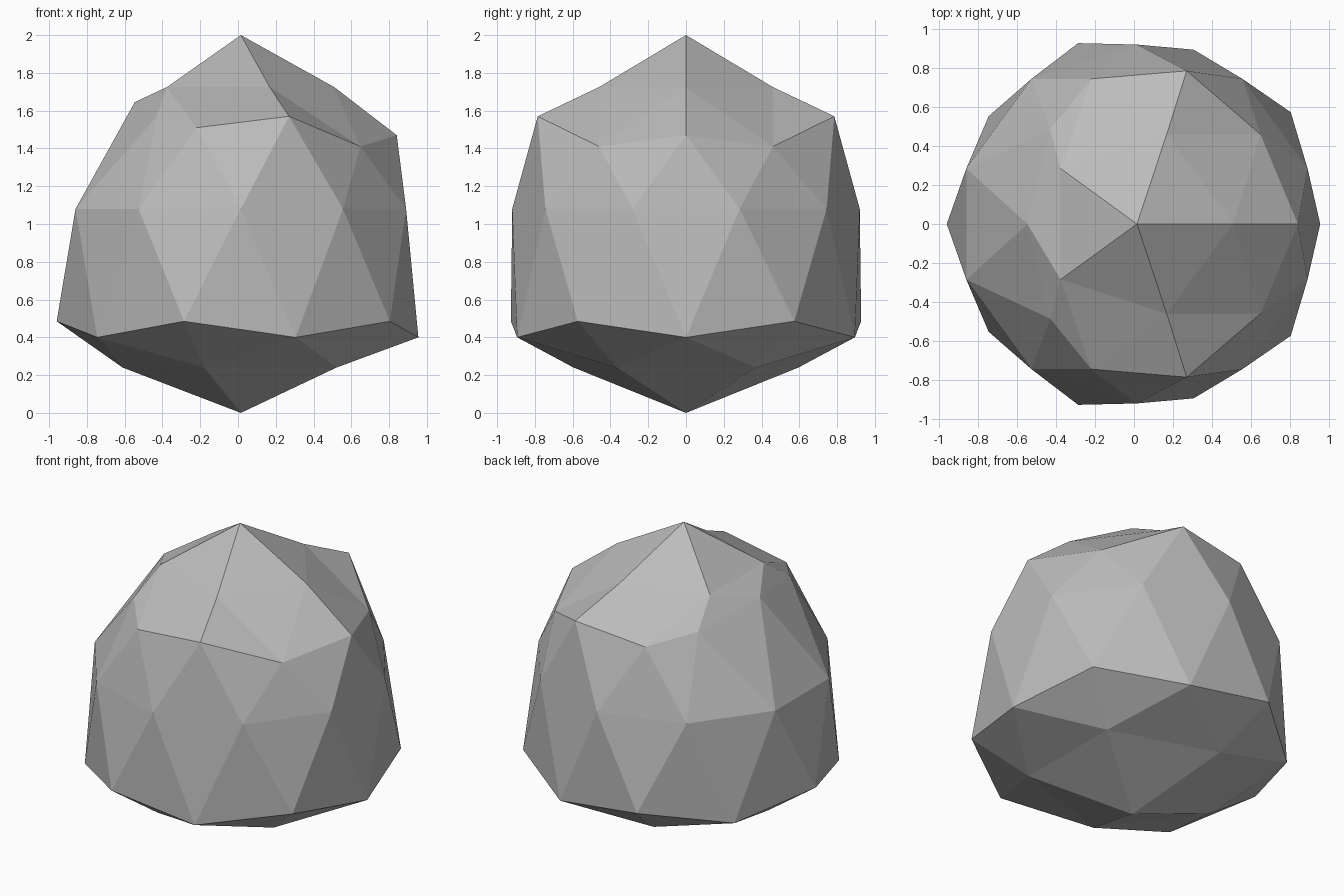
import bpy, bmesh

if "Cube" in bpy.data.objects:
    bpy.data.objects.remove(bpy.data.objects["Cube"])

# Faceted boulder: a subdivided icosahedron whose rings are reshaped one by one
bm = bmesh.new()
bmesh.ops.create_icosphere(bm, subdivisions=2, radius=1.0)

# ring height on the unit sphere -> (radial scale, new height)
RINGS = [(-1.00, 1.00, 0.00), (-0.85, 1.19, 0.24), (-0.526, 1.105, 0.40),
         (-0.447, 1.09, 0.485), (0.00, 0.92, 1.08), (0.447, 0.923, 1.57),
         (0.526, 0.92, 1.51), (0.85, 0.92, 1.725), (1.00, 1.00, 2.00)]
OFFSET = 0.015

for v in bm.verts:
    level, scale, height = min(RINGS, key=lambda r: abs(r[0] - v.co.z))
    x, y = v.co.x, v.co.y
    sx = scale
    # shoulder ring slumps on the right, is pushed in and raised on the left
    if level == 0.447:
        if x > 0.8:
            height = 1.47
        elif x < -0.5:
            sx = 0.615
    elif level == 0.526:
        if x > 0.5:
            height = 1.41
        elif x < -0.8:
            sx, height = 0.66, 1.645
        else:
            sx = 0.89
    elif level == 0.85 and x > 0:
        sx = 0.94
    v.co = (x * sx + OFFSET, y * scale, height)

mesh = bpy.data.meshes.new("boulder")
bm.to_mesh(mesh)
bm.free()

stone = bpy.data.materials.new("stone grey")
stone.diffuse_color = (0.5, 0.5, 0.5, 1)
stone.use_nodes = True
stone.node_tree.nodes["Principled BSDF"].inputs["Base Color"].default_value = stone.diffuse_color
mesh.materials.append(stone)
boulder = bpy.data.objects.new("boulder", mesh)
bpy.context.collection.objects.link(boulder)
